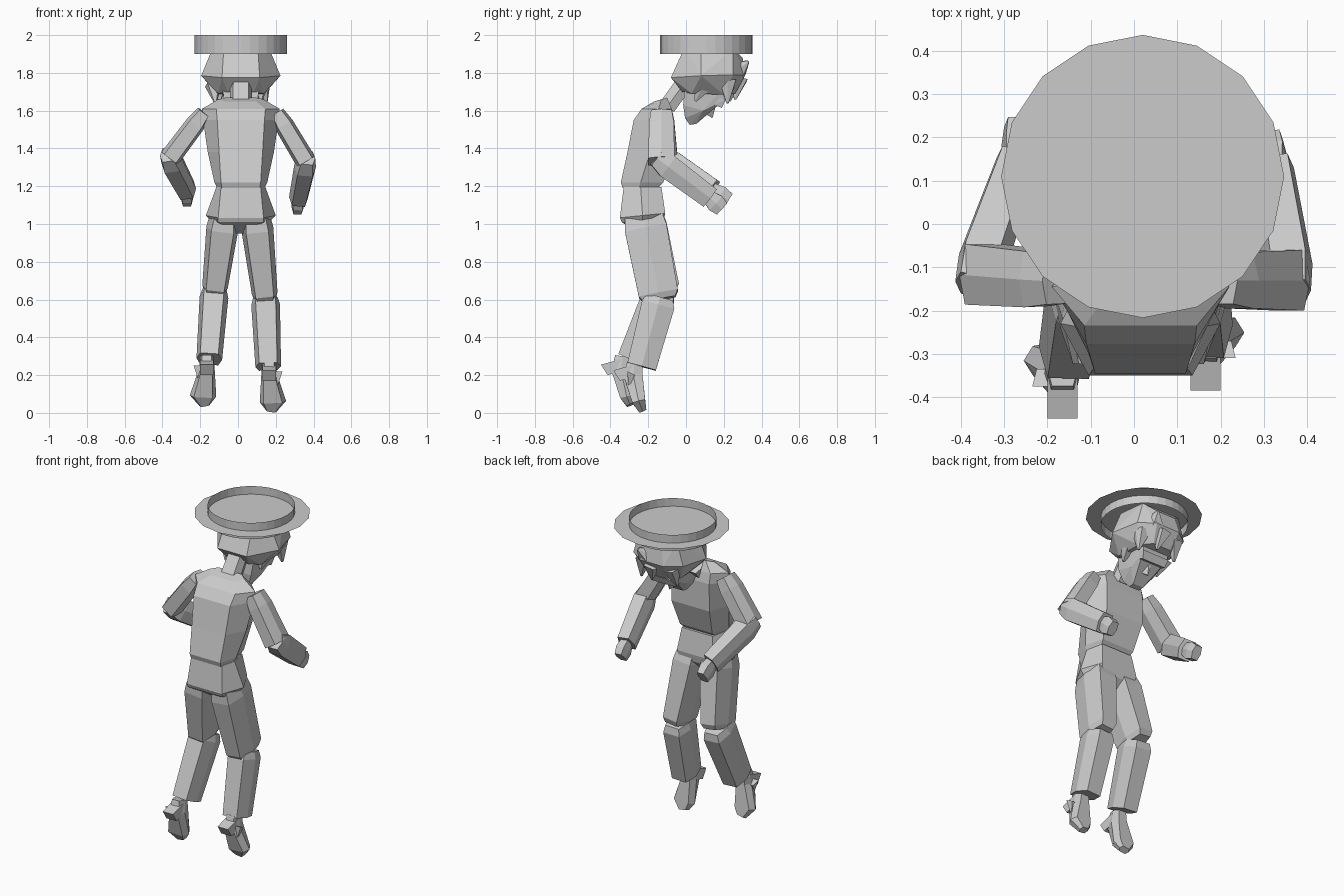
import bpy, bmesh, math
from mathutils import Vector

cube = bpy.data.objects.get("Cube")
if cube:
    bpy.data.objects.remove(cube, do_unlink=True)

GREY = (0.6, 0.6, 0.6, 1.0)
mat = bpy.data.materials.new("plain grey")
mat.use_nodes = True
mat.diffuse_color = GREY
mat.node_tree.nodes["Principled BSDF"].inputs["Base Color"].default_value = GREY
CX = 0.015          # body centre line


def finish(name, bm):
    bmesh.ops.recalc_face_normals(bm, faces=bm.faces)
    me = bpy.data.meshes.new(name)
    bm.to_mesh(me)
    bm.free()
    me.materials.append(mat)
    ob = bpy.data.objects.new(name, me)
    bpy.context.collection.objects.link(ob)
    return ob


def loft(name, rings):
    """Skin a stack of equal-length point rings and cap the ends."""
    bm = bmesh.new()
    vs = [[bm.verts.new(p) for p in r] for r in rings]
    n = len(rings[0])
    for a, b in zip(vs, vs[1:]):
        for i in range(n):
            j = (i + 1) % n
            bm.faces.new((a[i], a[j], b[j], b[i]))
    bm.faces.new(vs[0])
    bm.faces.new(vs[-1])
    return finish(name, bm)


def trunk_ring(z, back, yb, side, ym, front, yf, tilt=0.0):
    """Six-point body section; tilt lifts the front against the back."""
    pts = [(-back, yb), (back, yb), (side, ym), (front, yf), (-front, yf), (-side, ym)]
    return [(CX + x, y, z + tilt * (y - ym)) for x, y in pts]


def limb(name, stations):
    """Six-sided limb through (position, half width, half depth) stations."""
    pos = [Vector(s[0]) for s in stations]
    rings = []
    for i, (p, hx, hy) in enumerate(stations):
        d = (pos[min(i + 1, len(pos) - 1)] - pos[max(i - 1, 0)]).normalized()
        u = (Vector((1, 0, 0)) - d * d.x).normalized()
        v = d.cross(u)
        shape = [(1, 0), (.7, 1), (-.7, 1), (-1, 0), (-.7, -1), (.7, -1)]
        rings.append([pos[i] + u * hx * a + v * hy * b for a, b in shape])
    return loft(name, rings)


def hull(name, pairs, cx=CX):
    """Convex solid from (half width, y, z) points mirrored about cx."""
    bm = bmesh.new()
    for hx, y, z in pairs:
        for s in ((1, -1) if hx else (1,)):
            bm.verts.new((cx + s * hx, y, z))
    res = bmesh.ops.convex_hull(bm, input=bm.verts[:])
    junk = {g for g in res["geom_interior"] if isinstance(g, bmesh.types.BMVert)}
    bmesh.ops.delete(bm, geom=list(junk), context='VERTS')
    bmesh.ops.dissolve_limit(bm, angle_limit=0.03, verts=bm.verts[:], edges=bm.edges[:])
    return finish(name, bm)


# Torso
loft("chest", [
    trunk_ring(1.19, .10, -.335, .125, -.25, .10, -.15),
    trunk_ring(1.22, .105, -.345, .14, -.24, .11, -.12),
    trunk_ring(1.38, .115, -.31, .175, -.19, .13, -.065),
    trunk_ring(1.55, .125, -.277, .20, -.15, .13, -.062),
    trunk_ring(1.61, .13, -.235, .205, -.145, .13, -.075),
    trunk_ring(1.66, .08, -.17, .12, -.13, .08, -.10, .3)])
loft("hips", [
    trunk_ring(1.195, .105, -.33, .13, -.24, .105, -.13),
    trunk_ring(1.045, .12, -.35, .185, -.23, .125, -.11, .1),
    trunk_ring(1.01, .12, -.34, .15, -.23, .11, -.12),
    trunk_ring(0.95, .02, -.25, .03, -.22, .02, -.18)])

# Neck and head
limb("neck", [((CX, -.10, 1.62), .06, .045), ((CX, .03, 1.80), .055, .045)])
hull("face", [(.10, -.005, 1.74), (.10, .22, 1.74), (.085, -.015, 1.63),
              (.06, -.005, 1.56), (.035, .02, 1.525), (.035, .055, 1.53),
              (.085, .09, 1.60), (.085, .20, 1.655)])
hull("nose", [(.03, .10, 1.585), (.015, .165, 1.65), (0, .14, 1.56), (0, .10, 1.62)])
hull("brow", [(.085, .15, 1.63), (.09, .21, 1.66), (.08, .19, 1.615), (.09, .14, 1.68)])
hull("hair", [(.09, -.01, 1.93), (.15, .08, 1.93), (.13, .25, 1.93),
              (.10, -.08, 1.775), (.21, .08, 1.785), (.17, .25, 1.79), (.08, .315, 1.79),
              (.06, .30, 1.88), (.07, -.02, 1.70), (.12, .03, 1.69),
              (.12, .20, 1.685), (.06, .26, 1.69)])

# Hair tufts hanging over the forehead and sides
for i, (x, y, z, tx, ty, tz) in enumerate([
        (-.08, .25, 1.76, -.10, .23, 1.65), (.03, .28, 1.77, .05, .26, 1.66),
        (.13, .22, 1.76, .15, .22, 1.64), (-.13, .10, 1.73, -.12, .05, 1.64),
        (.12, .09, 1.73, .12, .05, 1.65), (.08, .28, 1.82, .10, .33, 1.86)]):
    limb("hair_tuft_%d" % (i + 1), [((x, y, z), .045, .045), ((tx, ty, tz), .006, .006)])

# Hat: flat brim disc through the middle of an open band
bm = bmesh.new()
bm.faces.new([bm.verts.new((.02 + .327 * math.sin(a), .11 + .327 * math.cos(a), 1.95))
              for a in (math.tau * i / 16 for i in range(16))])
finish("hat_brim", bm)
bm = bmesh.new()
band = [[bm.verts.new((CX + .245 * math.sin(a), .108 + .245 * math.cos(a), z))
         for z in (1.90, 2.0)] for a in (math.tau * i / 32 for i in range(32))]
for a, b in zip(band, band[1:] + band[:1]):
    bm.faces.new((a[0], a[1], b[1], b[0]))
finish("hat_band", bm)

# Arms: shoulder, elbow, wrist, fingertips
arms = {
    "left": [(.205, -.13, 1.59), (.36, -.13, 1.33), (.32, .125, 1.14), (.315, .19, 1.08)],
    "right": [(-.18, -.13, 1.59), (-.36, -.115, 1.35), (-.27, .14, 1.18), (-.27, .225, 1.125)]}
for side, pts in arms.items():
    sh, el, wr, tip = map(Vector, pts)
    d = (wr - el).normalized()
    limb(side + "_upper_arm", [(sh, .04, .055), (sh.lerp(el, .25), .052, .065),
                               (el, .055, .07)])
    limb(side + "_forearm", [(el - d * .035, .045, .045), (el + d * .04, .058, .065),
                             (wr, .05, .058)])
    limb(side + "_hand", [(wr - d * .01, .03, .035), (wr.lerp(tip, .5), .036, .05),
                          (tip, .03, .04)])

# Legs: hip, knee, ankle
legs = {
    "left": [(.095, -.225, 1.04), (.145, -.14, .60), (.16, -.235, .245)],
    "right": [(-.075, -.225, 1.04), (-.125, -.135, .64), (-.152, -.285, .285)]}
for side, pts in legs.items():
    hip, knee, ankle = map(Vector, pts)
    limb(side + "_thigh", [(hip, .075, .10), (hip.lerp(knee, .15), .085, .112),
                           (hip.lerp(knee, .93), .068, .105), (knee, .055, .085)])
    limb(side + "_shin", [(knee.lerp(ankle, -.03), .065, .07),
                          (knee.lerp(ankle, .08), .076, .088), (ankle, .068, .078)])

# Feet hang toe down, with the heel jutting backwards
for side, x, y, z, out in (("left", .165, -.29, 0, .02), ("right", -.165, -.355, .03, -.02)):
    limb(side + "_foot", [((x, y + .02, .27 + z), .035, .04), ((x, y + .01, .20 + z), .042, .05),
                          ((x + out, y + .04, .06 + z), .07, .035),
                          ((x + out / 2, y + .06, .012 + z), .03, .02)])
    hull(side + "_heel", [(.035, y - .095, .225 + z), (.035, y - .06, .17 + z),
                          (.035, y + .01, .255 + z), (.035, y + .01, .19 + z)], x)
    hull(side + "_shoe_flap", [(.03, y - .02, .22 + z), (0, y - .015, .13 + z),
                               (.02, y + .02, .20 + z)], x + out * 2)
